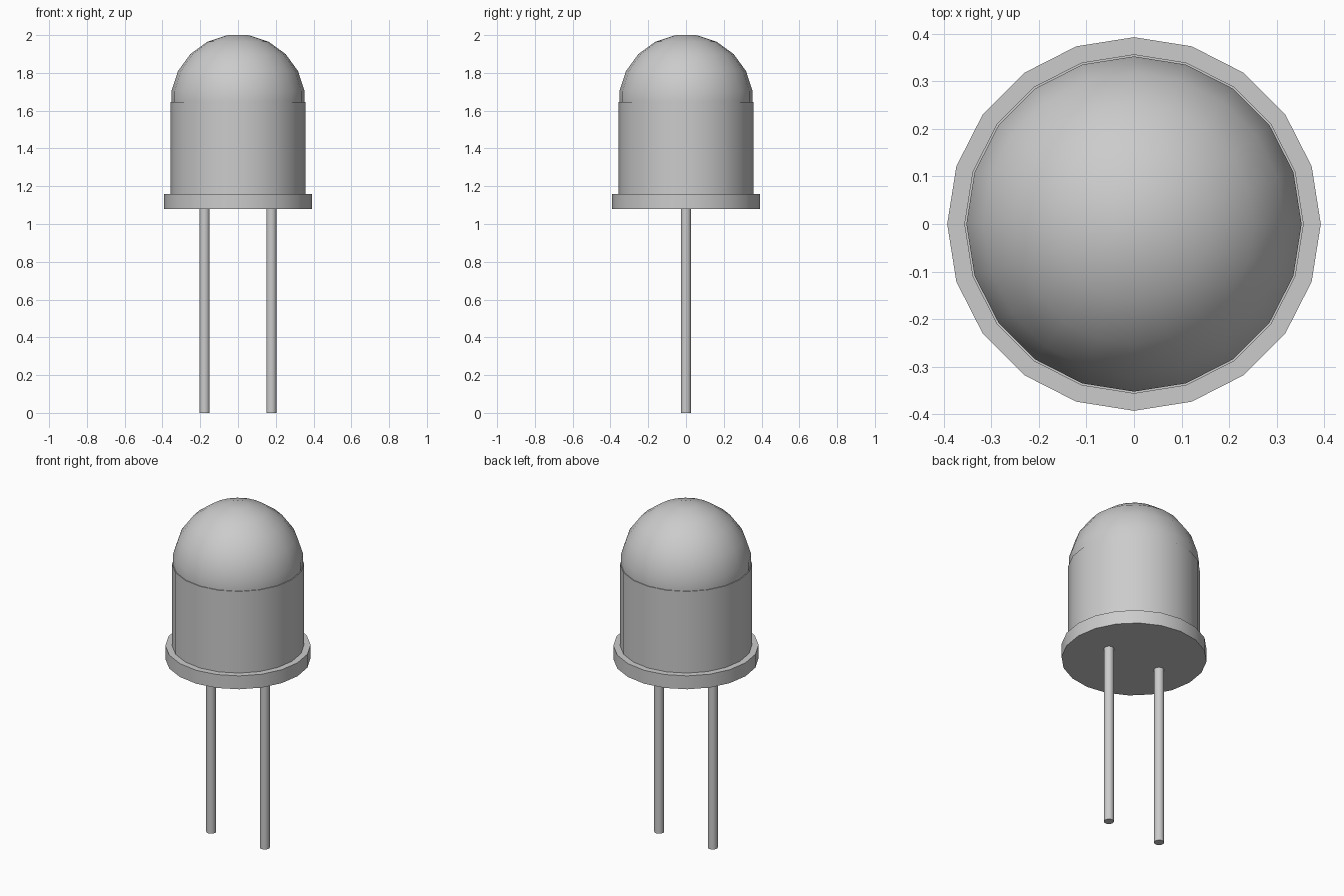
import bpy
import bmesh
from math import sin, cos, pi, radians

SIDES = 20
FLANGE_R, BODY_R = 0.393, 0.357
FLANGE_Z, RIM_Z, DOME_Z = 1.08, 1.16, 1.647
LEG_X, LEG_R = 0.177, 0.027

cube = bpy.data.objects.get("Cube")
if cube:
    bpy.data.objects.remove(cube, do_unlink=True)

grey = bpy.data.materials.new("light_grey")
grey.use_nodes = True
colour = (0.6, 0.6, 0.6, 1)
grey.diffuse_color = colour
grey.node_tree.nodes["Principled BSDF"].inputs["Base Color"].default_value = colour


def lathe(name, profile, x=0):
    """Revolve (radius, height) points around z and cap both ends."""
    bm = bmesh.new()
    rings = []
    for r, z in profile:
        angles = [2 * pi * i / SIDES for i in range(SIDES)]
        rings.append([bm.verts.new((r * cos(a), r * sin(a), z)) for a in angles])
    for low, high in zip(rings, rings[1:]):
        for i in range(SIDES):
            j = (i + 1) % SIDES
            bm.faces.new((low[i], low[j], high[j], high[i]))
    bm.faces.new(rings[0][::-1])
    bm.faces.new(rings[-1])
    mesh = bpy.data.meshes.new(name)
    bm.to_mesh(mesh)
    bm.free()
    mesh.materials.append(grey)
    obj = bpy.data.objects.new(name, mesh)
    obj.location.x = x
    bpy.context.collection.objects.link(obj)
    bpy.ops.object.select_all(action='DESELECT')
    obj.select_set(True)
    bpy.context.view_layer.objects.active = obj
    bpy.ops.object.shade_smooth_by_angle(angle=radians(30))
    return obj


# Bulb: base flange, barrel, tiny ledge, then a dome with a flat cap
step = 2 * pi / SIDES
dome = [(BODY_R * cos(step * (k + 0.5)), DOME_Z + BODY_R * sin(step * (k + 0.5)))
        for k in range(SIDES // 4)]
lathe("bulb", [(FLANGE_R, FLANGE_Z), (FLANGE_R, RIM_Z), (BODY_R, RIM_Z),
               (BODY_R, DOME_Z), (dome[0][0], DOME_Z)] + dome)

# Two straight wire legs
for name, side in (("left_leg", 1), ("right_leg", -1)):
    lathe(name, [(LEG_R, 0), (LEG_R, FLANGE_Z)], side * LEG_X)
